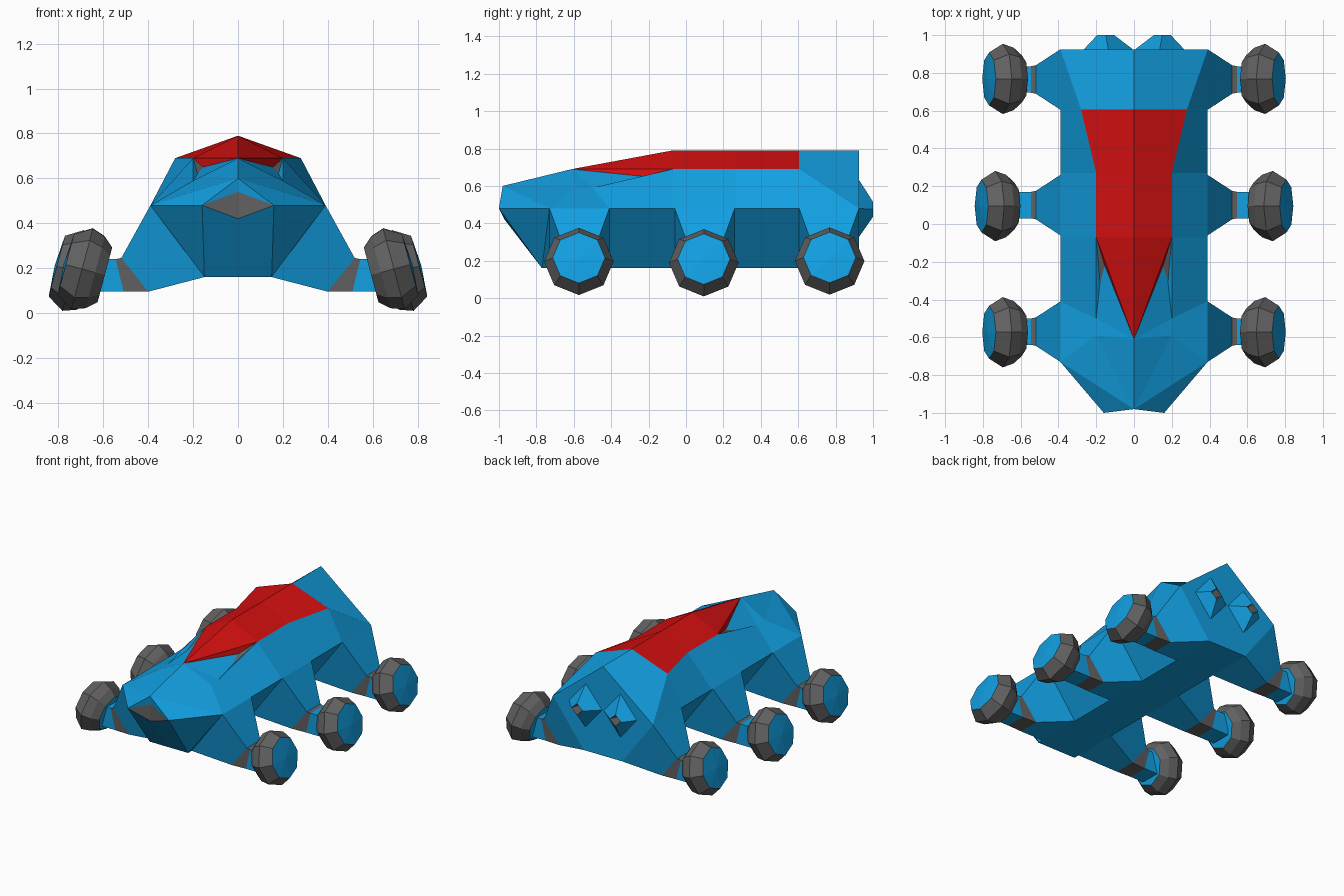
import bpy, bmesh, math
from mathutils import Matrix, Vector

if "Cube" in bpy.data.objects:
    bpy.data.objects.remove(bpy.data.objects["Cube"])


def material(name, rgb):
    m = bpy.data.materials.new(name)
    m.diffuse_color = (*rgb, 1)
    m.use_nodes = True
    m.node_tree.nodes["Principled BSDF"].inputs["Base Color"].default_value = m.diffuse_color
    return m


BLUE, RED, GREY = 0, 1, 2
MATS = [material("hull blue", (0.006, 0.35, 0.76)),
        material("roof red", (0.66, 0.005, 0.005)),
        material("dark grey", (0.12, 0.12, 0.12))]


def make(name, faces, mirror=False):
    """Build an object from (material, points) faces, optionally mirrored in x."""
    bm = bmesh.new()
    for mat, pts in faces:
        for s in ((1, -1) if mirror else (1,)):
            f = bm.faces.new([bm.verts.new((p[0] * s, p[1], p[2])) for p in pts])
            f.material_index = mat
    bmesh.ops.remove_doubles(bm, verts=bm.verts, dist=0.0005)
    bmesh.ops.recalc_face_normals(bm, faces=bm.faces)
    me = bpy.data.meshes.new(name)
    bm.to_mesh(me)
    bm.free()
    for m in MATS:
        me.materials.append(m)
    ob = bpy.data.objects.new(name, me)
    bpy.context.collection.objects.link(ob)
    return ob


def loft(rings, mats):
    """Faces joining successive rings of equal point count."""
    out = []
    for a, b, m in zip(rings, rings[1:], mats):
        n = len(a)
        out += [(m, [a[i], a[(i + 1) % n], b[(i + 1) % n], b[i]]) for i in range(n)]
    return out


# Hull: named corners of the right half
N, G, H, K = (0, -.98, .6), (0, -.97, .54), (0, -.97, .42), (.16, -1, .48)
T, D, L = (0, -.61, .69), (.2, -.59, .59), (.2, -.5, .59)
P, R = (.155, -.22, .65), (.18, -.31, .62)
V, W, E = (.2, -.07, .69), (.2, .27, .69), (.28, .605, .69)
O2, O3, O4, O5 = [(0, y, .79) for y in (-.07, .27, .605, .925)]
C, S1, S2, S3, S4, S5 = [(.39, y, .48) for y in (-.73, -.41, -.07, .27, .605, .925)]
B, B5, M, M5 = (.15, -.77, .16), (.15, .925, .16), (0, -.77, .16), (0, .925, .16)

hull = [(BLUE, f) for f in (
    # nose and front deck
    (N, K, G), (H, K, B, M), (K, C, B), (T, D, L), (N, T, D), (N, D, C), (N, C, K),
    # flanks and window lip
    (D, C, S1, L), (L, S1, S2, V), (L, R, V), (T, P, R, L),
    (V, S2, S3, W), (W, S3, S4, E), (E, S4, S5), (O4, E, S5, O5),
    # lower sides, floor and tail
    (C, S1, S2, S3, S4, S5, B5, B), (B, B5, M5, M), (O5, S5, B5, M5))]
# nose intake and side windows
hull += [(GREY, (G, K, H)), (GREY, (P, V, R))]
# roof stripe with pointed visor
hull += [(RED, f) for f in ((T, V, O2), (O2, V, W, O3), (O3, W, E, O4), (T, V, P))]
make("hull", hull, mirror=True)


# Tail exhausts: diamond cones with a grey recessed mouth
def diamond(x, y, z, hx, hz):
    return [(x + hx, y, z), (x, y, z + hz), (x - hx, y, z), (x, y, z - hz)]


mouth = diamond(.15, .94, .475, .025, .025)
exhaust = loft([diamond(.135, .92, .48, .135, .16),
                diamond(.15, 1.0, .475, .045, .04), mouth], [BLUE, GREY])
make("exhausts", exhaust + [(GREY, mouth)], mirror=True)


# Legs: tapered box, grey collar, blue axle housing
def section(y, xt, zt, xb, zb, half):
    return [(xt, y - half, zt), (xt, y + half, zt), (xb, y + half, zb), (xb, y - half, zb)]


def leg(y):
    rings = [section(y, *s) for s in ((.39, .48, .15, .16, .16),
                                      (.52, .245, .40, .095, .075),
                                      (.545, .24, .51, .095, .07),
                                      (.64, .24, .64, .095, .07))]
    return loft(rings, [BLUE, GREY, BLUE]) + [(BLUE, rings[0]), (BLUE, rings[-1])]


# Wheels: eight-sided tyres with blue hubs, leaning inwards at the top
def wheel(x, y, z):
    tf = Matrix.Translation((x, y, z)) @ Matrix.Rotation(math.radians(-15), 4, 'Y')

    def ring(a, r):
        return [tuple(tf @ Vector((a, r * math.cos(k * math.pi / 4),
                                   r * math.sin(k * math.pi / 4)))) for k in range(8)]

    rings = [ring(-.10, .125), ring(-.055, .165), ring(.005, .186), ring(.08, .14)]
    cap = tuple(tf @ Vector((.09, 0, 0)))
    o = rings[-1]
    faces = loft(rings, [GREY] * 3) + [(BLUE, rings[0])]
    return faces + [(BLUE, [o[i], o[(i + 1) % 8], cap]) for i in range(8)]


for label, ly, wx, wy, wz in (("front", -.57, .69, -.573, .195),
                              ("middle", .10, .73, .095, .188),
                              ("rear", .765, .69, .768, .197)):
    make(label + "_legs", leg(ly), mirror=True)
    make(label + "_wheels", wheel(wx, wy, wz), mirror=True)
